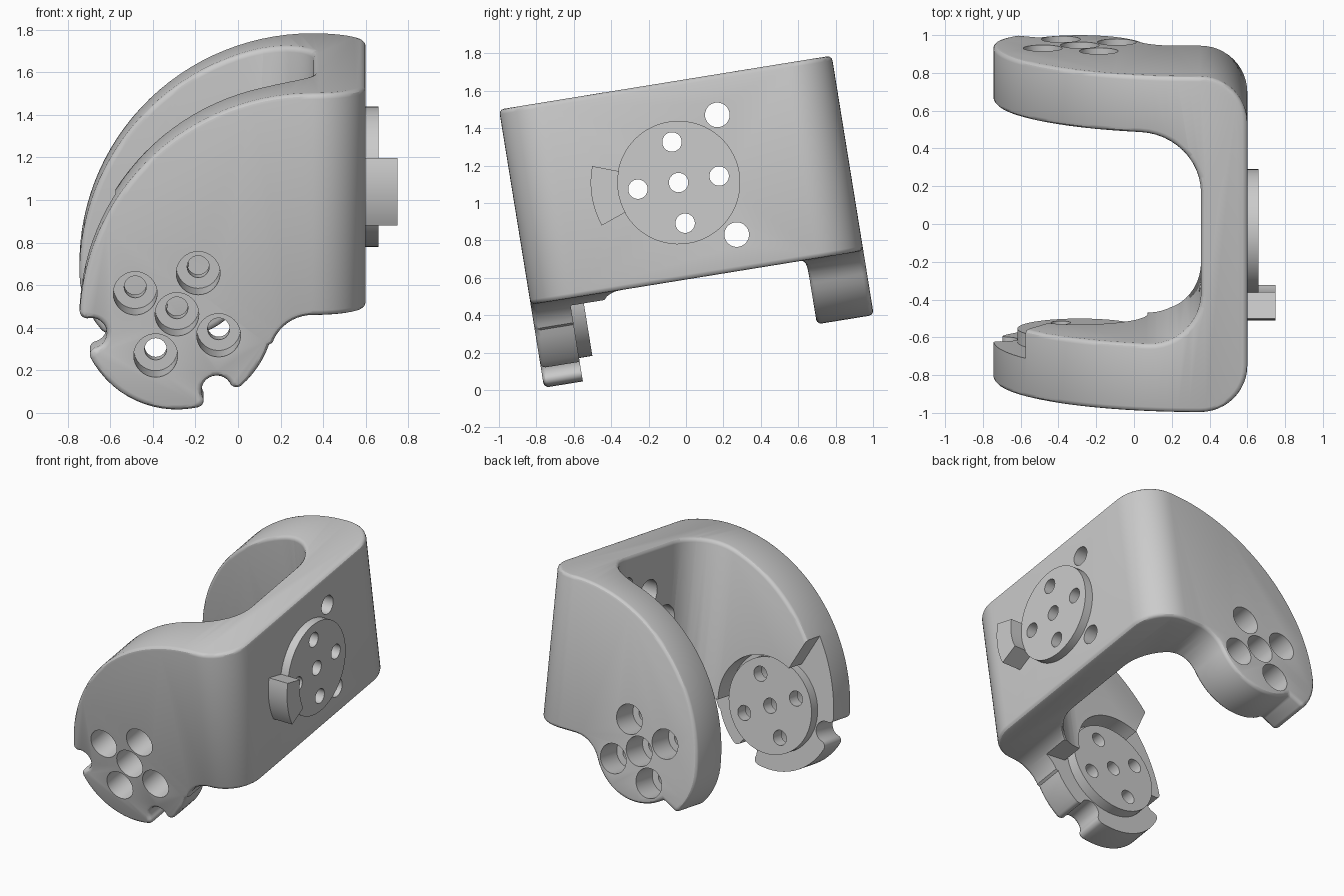
import bpy, bmesh
from math import sin, cos, radians
from mathutils import Matrix

cube = bpy.data.objects.get("Cube")
if cube:
    bpy.data.objects.remove(cube, do_unlink=True)

mat = bpy.data.materials.new("plain grey")
mat.use_nodes = True
grey = (0.6, 0.6, 0.6, 1)
mat.diffuse_color = grey
mat.node_tree.nodes["Principled BSDF"].inputs["Base Color"].default_value = grey

TILT = Matrix.Rotation(radians(9.2), 4, "X")
FRONT, BACK, MID = -0.747, 1.055, 0.154
PIVOT = (-0.287, 0.59)      # arm joint centre, x and z
HUB = (MID - 0.016, 1.101)  # side plate joint centre, y and z
LOBE = 0.457                # radius of the front arm's lower end


def arc(c, r, a0, a1, n=12):
    angles = [radians(a0 + (a1 - a0) * i / n) for i in range(n + 1)]
    return [(c[0] + r * cos(a), c[1] + r * sin(a)) for a in angles]


def circle(c, r, n=40):
    return arc(c, r, 0, 360, n)[:-1]


def around(c, r, angle):
    return arc(c, r, angle, angle, 1)[0]


def notch(angle):
    """Round notch in the lobe rim, with rounded lips on both sides."""
    lip, spread, turn = 0.035, 14.6, 88
    first = around(PIVOT, LOBE - lip, angle - spread)
    last = around(PIVOT, LOBE - lip, angle + spread)
    return (arc(first, lip, angle - spread, angle + turn - 8, 6)
            + arc(around(PIVOT, 0.412, angle), 0.072, angle + 264, angle + 96, 12)
            + arc(last, lip, angle - turn + 8, angle + spread, 6))


def prism(name, pts, axis, lo, hi):
    """Extrude a 2D outline along one axis."""
    place = {"x": lambda p, t: (t, p[0], p[1]),
             "y": lambda p, t: (p[0], t, p[1]),
             "z": lambda p, t: (p[0], p[1], t)}[axis]
    bm = bmesh.new()
    rings = [[bm.verts.new(place(p, t)) for p in pts] for t in (lo, hi)]
    bm.faces.new(rings[0])
    bm.faces.new(rings[1])
    for i in range(len(pts)):
        j = (i + 1) % len(pts)
        bm.faces.new((rings[0][i], rings[0][j], rings[1][j], rings[1][i]))
    bmesh.ops.recalc_face_normals(bm, faces=bm.faces)
    me = bpy.data.meshes.new(name)
    bm.to_mesh(me)
    bm.free()
    me.materials.append(mat)
    ob = bpy.data.objects.new(name, me)
    bpy.context.collection.objects.link(ob)
    return ob


def evaluated_mesh(ob):
    graph = bpy.context.evaluated_depsgraph_get()
    graph.update()
    return bpy.data.meshes.new_from_object(ob.evaluated_get(graph))


def boolean(targets, cutter, op="DIFFERENCE"):
    """Cut with the first solver that keeps the part whole."""
    for ob in targets:
        mod = ob.modifiers.new("cut", "BOOLEAN")
        mod.operation, mod.object = op, cutter
        reach = max(ob.dimensions) * 0.5
        for solver in ("EXACT", "MANIFOLD", "FLOAT"):
            mod.solver = solver
            me = evaluated_mesh(ob)
            spans = [max(c) - min(c) for c in zip(*(v.co for v in me.vertices))]
            if spans and max(spans) > reach:
                ob.modifiers.remove(mod)
                ob.data = me
                break
        else:
            ob.modifiers.remove(mod)
    bpy.data.objects.remove(cutter, do_unlink=True)


# U-shaped plan: outer corners, then inner corners
plan = ([(-0.9, FRONT)] + arc((0.35, FRONT + 0.25), 0.25, -90, 0)
        + arc((0.35, BACK - 0.25), 0.25, 0, 90) + [(-0.9, BACK), (-0.9, 0.747)]
        + arc((0.035, 0.427), 0.32, 90, 0)
        + arc((0.075, -0.105), 0.28, 0, -90) + [(-0.9, -0.385)])

# Side outlines of the two arms
front_side = ([(0.8, 0.583), (0.8, 1.64)] + arc((0.35, 0.545), 1.095, 90, 176, 28)
              + notch(193) + arc(PIVOT, LOBE, 212, 278, 12) + notch(297)
              + arc(PIVOT, LOBE, 316, 341, 5) + arc((0.35, 0.383), 0.2, 160, 90, 10))
back_side = ([(0.8, 0.583), (0.8, 1.64)] + arc((0.35, 0.545), 1.095, 90, 178, 28)
             + arc((-0.33, 0.545), 0.415, 182, 226, 8) + arc(PIVOT, 0.355, 232, 337, 16)
             + arc((0.228, 0.383), 0.2, 156, 90, 10))

body = prism("bracket_body", plan, "z", 0, 2)
rear = prism("rear_half", plan, "z", 0, 2)
boolean([body], prism("side", front_side, "y", -1, MID), "INTERSECT")
boolean([rear], prism("side", back_side, "y", MID, 1.5), "INTERSECT")

# Weld the halves along the middle of the side plate
bm = bmesh.new()
bm.from_mesh(body.data)
bm.from_mesh(rear.data)
bpy.data.objects.remove(rear, do_unlink=True)
seam = [f for f in bm.faces if all(abs(v.co.y - MID) < 1e-4 for v in f.verts)]
bmesh.ops.delete(bm, geom=seam, context="FACES")
bmesh.ops.remove_doubles(bm, verts=bm.verts, dist=5e-4)
bmesh.ops.dissolve_limit(bm, angle_limit=radians(0.5), verts=bm.verts, edges=bm.edges)
bmesh.ops.recalc_face_normals(bm, faces=bm.faces)
bm.to_mesh(body.data)
bm.free()

# Rounded rims
bevel = body.modifiers.new("round", "BEVEL")
bevel.width, bevel.segments = 0.026, 3
bevel.limit_method, bevel.angle_limit = "ANGLE", radians(50)
bevel.use_clamp_overlap = False
rounded = evaluated_mesh(body)
body.modifiers.remove(bevel)
body.data = rounded

# Swing recess on the inside of the front arm
recess = arc(PIVOT, 0.36, -5, 118, 24) + arc(PIVOT, 0.9, 118, 355, 30)
boolean([body], prism("recess", recess, "y", -0.537, -0.1))

# Raised discs and stop tab
arm_disc = prism("arm_disc", circle(PIVOT, 0.33, 64), "y", -0.55, -0.465)
plate_disc = prism("plate_disc", circle(HUB, 0.33, 64), "x", 0.58, 0.66)
stop_tab = prism("stop_tab", arc(HUB, 0.325, 160, 200) + arc(HUB, 0.47, 200, 160),
                 "x", 0.58, 0.75)

# Screw holes with counterbores
for spot in [PIVOT] + [around(PIVOT, 0.22, 63 + 90 * k) for k in range(4)]:
    boolean([body, arm_disc], prism("hole", circle(spot, 0.052, 24), "y", -1, 0))
    boolean([body], prism("bore", circle(spot, 0.103, 32), "y", -1, FRONT + 0.19))
    boolean([body], prism("hole", circle(spot, 0.055, 24), "y", 0.4, 1.5))
    boolean([body], prism("bore", circle(spot, 0.103, 32), "y", BACK - 0.19, 1.5))
for spot in [HUB] + [around(HUB, 0.22, 90 * k) for k in range(4)]:
    boolean([body, plate_disc], prism("hole", circle(spot, 0.052, 24), "x", 0.2, 1))
    boolean([body], prism("bore", circle(spot, 0.103, 32), "x", 0.2, 0.54))
for angle in (51, -51):
    boolean([body], prism("hole", circle(around(HUB, 0.417, angle), 0.066, 28), "x", 0.2, 1))

# Overall tilt and smooth shading
for ob in (body, arm_disc, plate_disc, stop_tab):
    ob.data.transform(TILT)
    bpy.ops.object.select_all(action="DESELECT")
    ob.select_set(True)
    bpy.context.view_layer.objects.active = ob
    bpy.ops.object.shade_smooth_by_angle(angle=radians(30))
